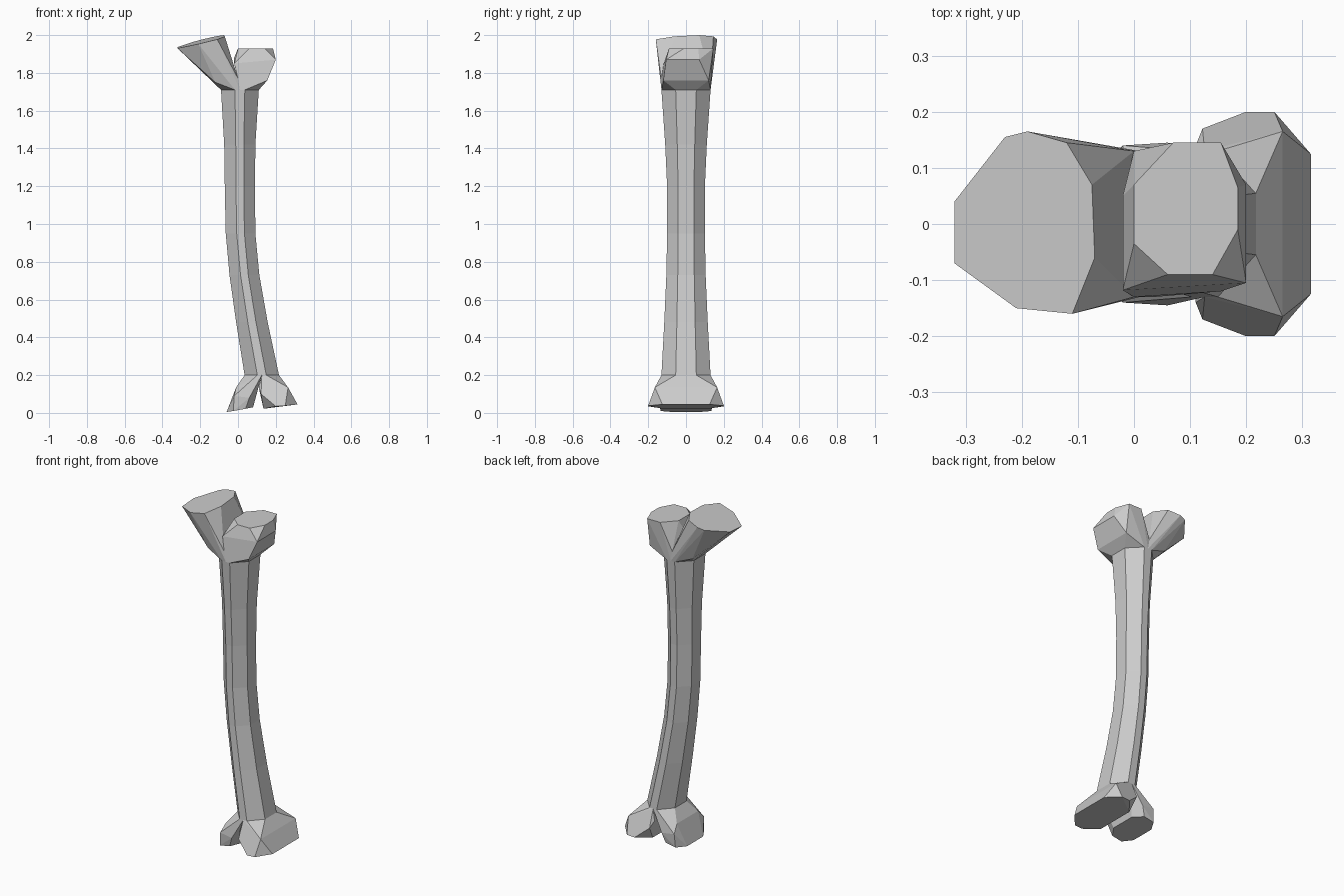
import bpy, bmesh

cube = bpy.data.objects.get("Cube")
if cube:
    bpy.data.objects.remove(cube, do_unlink=True)

grey = bpy.data.materials.new("bone grey")
grey.use_nodes = True
colour = (0.6, 0.6, 0.6, 1)
grey.diffuse_color = colour
grey.node_tree.nodes["Principled BSDF"].inputs["Base Color"].default_value = colour


def finish(bm, name):
    bmesh.ops.recalc_face_normals(bm, faces=bm.faces)
    mesh = bpy.data.meshes.new(name)
    bm.to_mesh(mesh)
    bm.free()
    mesh.materials.append(grey)
    bpy.context.collection.objects.link(bpy.data.objects.new(name, mesh))


def octagon(x0, x1, half_y, z):
    # Long-sided octagon: narrow front and back, wide chamfers
    mid, half_x = (x0 + x1) / 2, (x1 - x0) / 2
    a, b = half_x * 0.26, half_y * 0.42
    quarter = [(half_x, b), (a, half_y)]
    ring = quarter + [(-x, y) for x, y in reversed(quarter)]
    ring += [(-x, -y) for x, y in ring]
    return [(mid + x, y, z) for x, y in ring]


def knob(name, points, gap=0.004):
    # Faceted knob wrapped round its corner points
    bm = bmesh.new()
    for p in points:
        bm.verts.new(p)
    out = bmesh.ops.convex_hull(bm, input=bm.verts)
    loose = {g for g in out["geom_interior"] + out["geom_unused"]
             if isinstance(g, bmesh.types.BMVert)}
    bmesh.ops.delete(bm, geom=list(loose), context='VERTS')
    bmesh.ops.dissolve_limit(bm, angle_limit=0.1, verts=bm.verts, edges=bm.edges)
    finish(bm, name)


def both(points):
    # Mirror corner points front to back
    return [(x, s * y, z) for x, y, z in points for s in (-1, 1)]


# Shaft: x range, half depth and height of each ring
rings = [(0.035, 0.217, 0.13, 0.2), (-0.01, 0.157, 0.115, 0.48),
         (-0.045, 0.113, 0.104, 0.73), (-0.065, 0.092, 0.1, 0.95),
         (-0.07, 0.09, 0.1, 1.2), (-0.073, 0.092, 0.11, 1.42),
         (-0.09, 0.11, 0.13, 1.71)]
bm = bmesh.new()
loops = [[bm.verts.new(p) for p in octagon(*r)] for r in rings]
for low, high in zip(loops, loops[1:]):
    for i in range(8):
        j = (i + 1) % 8
        bm.faces.new((low[i], low[j], high[j], high[i]))
bm.faces.new(loops[0])
bm.faces.new(loops[-1])
finish(bm, "shaft")

lower, upper = octagon(*rings[0]), octagon(*rings[-1])


def side(ring, sign):
    # Shaft corners on one side, plus the middle of the front and back
    mid = sum(p[0] for p in ring) / 8
    return [p for p in ring if (p[0] - mid) * sign > 0] + \
        both([(mid, ring[1][1], ring[0][2])])


# Upper end: tall slanted knob on the right, shorter flat knob on the left
tilted = [(-0.32, 0.04), (-0.23, 0.155), (-0.19, 0.165), (-0.12, 0.145),
          (-0.075, 0.07), (-0.07, -0.06), (-0.11, -0.16), (-0.21, -0.15),
          (-0.32, -0.07)]
knob("upper_right_knob", side(upper, -1)
     + [(x, y, 1.997 + 0.25 * (x + 0.07) + 0.06 * y) for x, y in tilted]
     + both([(-0.12, 0.11, 1.75), (0, 0.13, 1.77)]))

flat = [(0, 0.07), (0.07, 0.145), (0.155, 0.145), (0.185, 0.065),
        (0.185, -0.01), (0.14, -0.09), (0.06, -0.09), (0, -0.035)]
knob("upper_left_knob", side(upper, 1)
     + [(x, y, 1.93) for x, y in flat]
     + [(-0.02, -0.118, 1.85), (0.2, -0.105, 1.87), (0.2, 0.07, 1.87),
        (-0.02, 0.05, 1.88)]
     + both([(0, 0.13, 1.77), (0.155, 0.12, 1.76)]))

# Lower end: two splayed feet with a notch between them
knob("lower_right_knob", side(lower, -1) + both([
    (-0.06, 0.075, 0.005), (-0.025, 0.135, 0.01), (0.04, 0.135, 0.022),
    (0.08, 0.075, 0.03), (-0.02, 0.14, 0.09), (0.06, 0.145, 0.08),
    (0.1, 0.12, 0.13), (-0.01, 0.1, 0.135)]))
knob("lower_left_knob", side(lower, 1) + both([
    (0.315, 0.125, 0.045), (0.25, 0.2, 0.038), (0.2, 0.2, 0.035),
    (0.135, 0.12, 0.022), (0.122, 0.17, 0.1), (0.11, 0.14, 0.135),
    (0.265, 0.165, 0.135)]))
